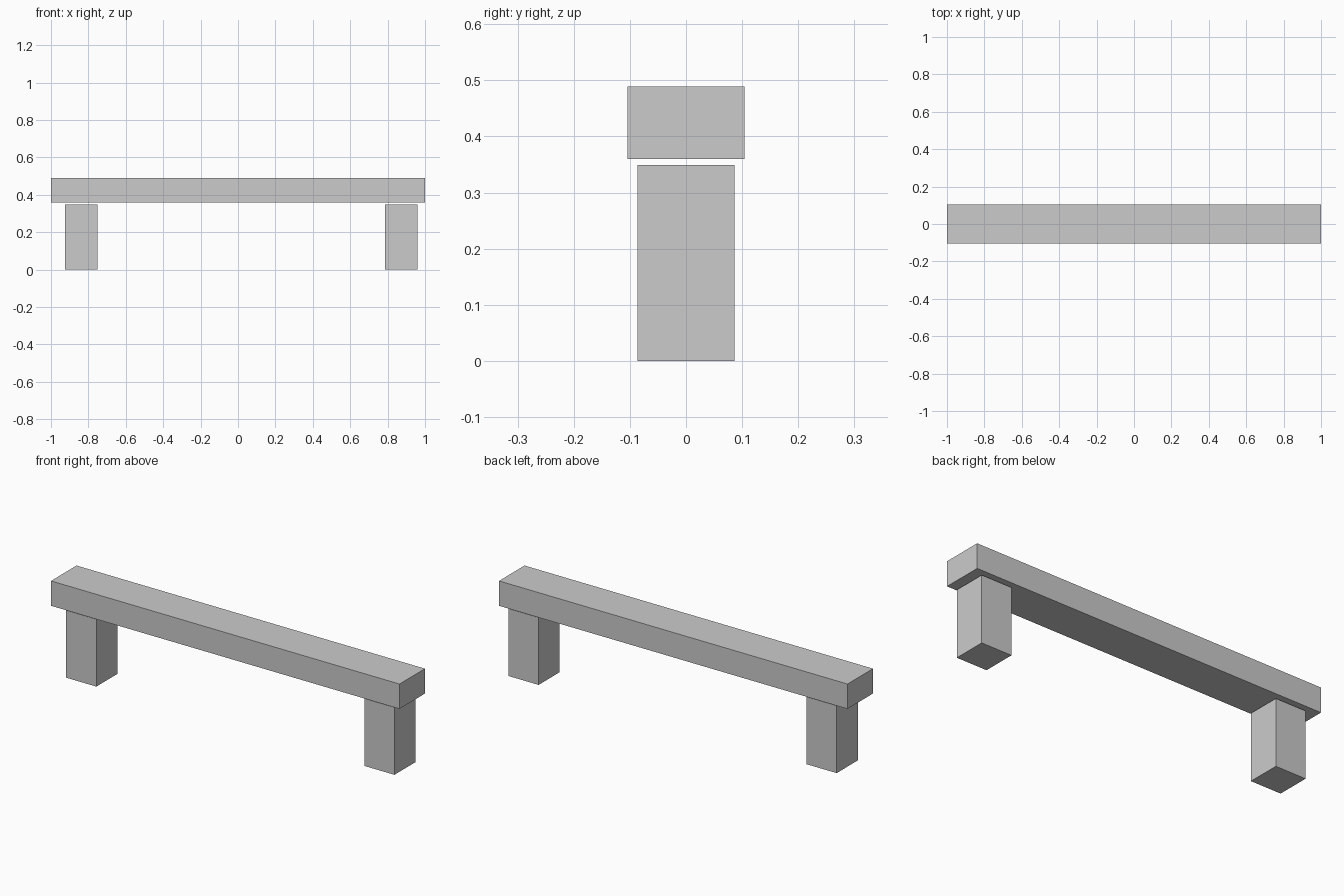
import bpy

if "Cube" in bpy.data.objects:
    bpy.data.objects.remove(bpy.data.objects["Cube"])


def box(name, x, y, z):
    """Box from (min, max) ranges on each axis."""
    ranges = (x, y, z)
    bpy.ops.mesh.primitive_cube_add(size=1)
    obj = bpy.context.object
    obj.name = name
    size = [b - a for a, b in ranges]
    centre = [(a + b) / 2 for a, b in ranges]
    for v in obj.data.vertices:
        v.co = [v.co[i] * size[i] + centre[i] for i in range(3)]
    return obj


# Long beam seat
box("seat", (-1.0, 1.0), (-0.1045, 0.1045), (0.36, 0.489))

# Square legs, slightly offset along the seat, with a thin gap beneath it
LEG = 0.0865
for name, cx in (("left_leg", -0.839), ("right_leg", 0.872)):
    box(name, (cx - LEG, cx + LEG), (-LEG, LEG), (0.0, 0.349))
